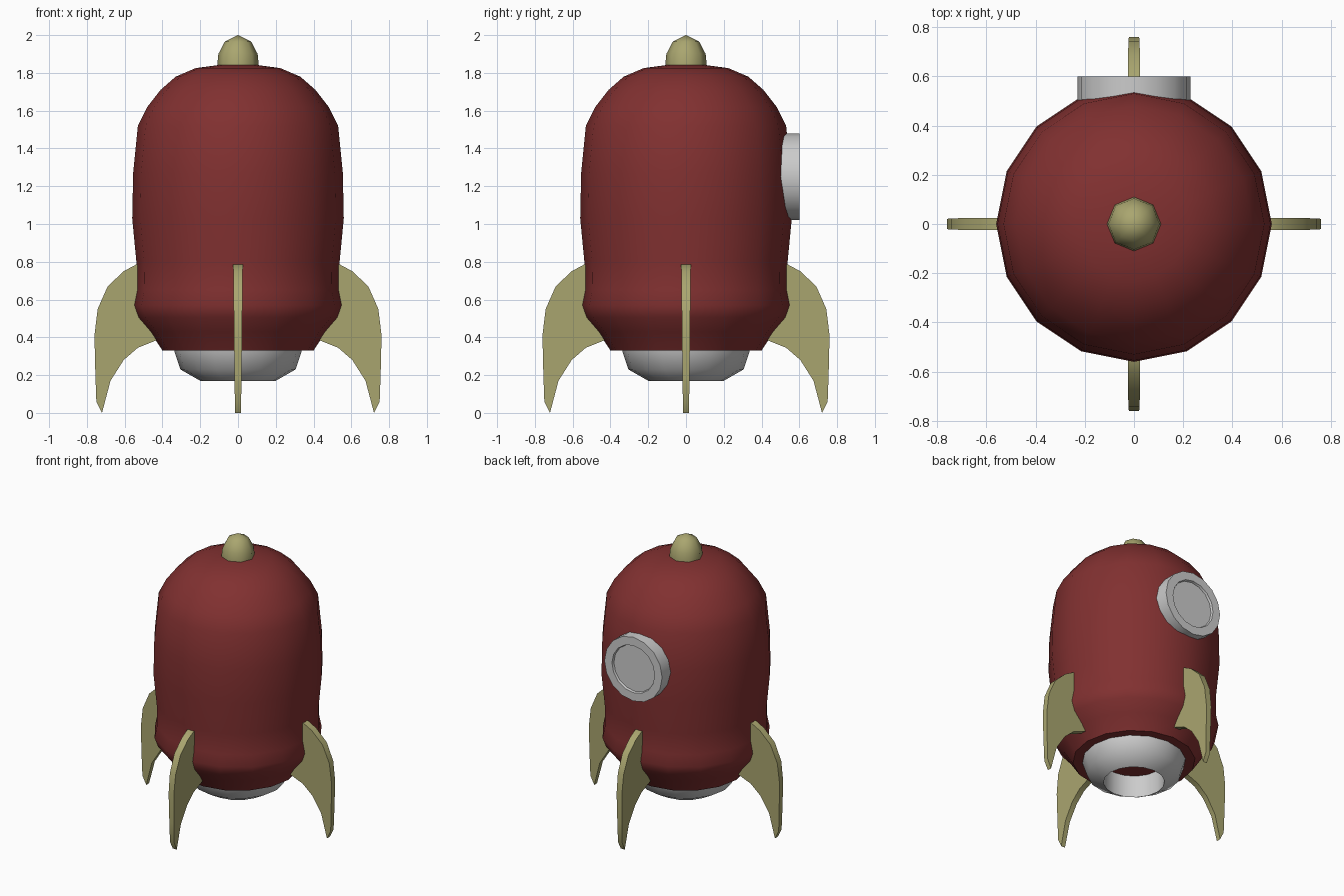
import bpy, bmesh
from math import sin, cos, pi, radians
from mathutils import Matrix

if "Cube" in bpy.data.objects:
    bpy.data.objects.remove(bpy.data.objects["Cube"])


def material(name, rgb):
    m = bpy.data.materials.new(name)
    m.diffuse_color = (*rgb, 1)
    m.use_nodes = True
    m.node_tree.nodes["Principled BSDF"].inputs["Base Color"].default_value = m.diffuse_color
    return m


red = material("hull red", (0.22, 0.03, 0.03))
olive = material("fin olive", (0.40, 0.38, 0.16))


def finish(name, bm, mat=None, angle=50):
    bmesh.ops.recalc_face_normals(bm, faces=bm.faces[:])
    me = bpy.data.meshes.new(name)
    bm.to_mesh(me)
    bm.free()
    ob = bpy.data.objects.new(name, me)
    bpy.context.collection.objects.link(ob)
    if mat:
        me.materials.append(mat)
    bpy.ops.object.select_all(action='DESELECT')
    ob.select_set(True)
    bpy.context.view_layer.objects.active = ob
    bpy.ops.object.shade_smooth_by_angle(angle=radians(angle))
    return ob


def lathe(name, profile, sides, mat=None, matrix=None):
    """Revolve (radius, z) points around z; radius 0 closes to a pole."""
    bm = bmesh.new()
    rings = []
    for r, z in profile:
        n = sides if r > 0 else 1
        rings.append([bm.verts.new((r * cos(2 * pi * i / sides), r * sin(2 * pi * i / sides), z))
                      for i in range(n)])
    for a, b in zip(rings, rings[1:]):
        for i in range(sides):
            j = (i + 1) % sides
            quad = [a[i % len(a)], a[j % len(a)], b[j % len(b)], b[i % len(b)]]
            bm.faces.new(list(dict.fromkeys(quad)))
    if matrix:
        bm.transform(matrix)
    return finish(name, bm, mat)


# Hull with flared skirt and domed top
lathe("hull", [(0, 0.33), (0.40, 0.33), (0.465, 0.43), (0.53, 0.505), (0.553, 0.57),
               (0.537, 0.65), (0.538, 0.80), (0.56, 1.03), (0.555, 1.27), (0.53, 1.52),
               (0.48, 1.62), (0.41, 1.71), (0.33, 1.78), (0.225, 1.825), (0.10, 1.842),
               (0, 1.845)], 16, red)

# Nose tip
lathe("nose_tip", [(0, 1.80), (0.11, 1.80), (0.11, 1.84), (0.104, 1.90), (0.07, 1.965),
                   (0, 2.0)], 8, olive)

# Hollow exhaust nozzle
lathe("nozzle", [(0.34, 0.34), (0.335, 0.32), (0.305, 0.23), (0.20, 0.17), (0.20, 0.34)], 16)

# Round window on the back: rim with recessed pane
lathe("window", [(0, 0.45), (0.23, 0.45), (0.23, 0.60), (0.17, 0.60), (0.165, 0.585),
                 (0, 0.585)], 16,
      matrix=Matrix.Translation((0, 0, 1.25)) @ Matrix.Rotation(-pi / 2, 4, 'X'))

# Four curved fins, thinner towards the foot
outline = [(0.48, 0.785), (0.54, 0.785), (0.605, 0.75), (0.69, 0.67), (0.743, 0.55),
           (0.76, 0.41), (0.755, 0.20), (0.75, 0.06), (0.72, 0.0), (0.675, 0.17),
           (0.605, 0.28), (0.53, 0.345), (0.43, 0.385), (0.39, 0.40), (0.48, 0.57)]
for k, side in enumerate(("right", "back", "left", "front")):
    bm = bmesh.new()
    loops = [[bm.verts.new((x, s * (0.016 + 0.012 * z), z)) for x, z in outline]
             for s in (-1, 1)]
    for loop in loops:
        bm.faces.new(loop)
    for i in range(len(outline)):
        j = (i + 1) % len(outline)
        bm.faces.new((loops[0][i], loops[0][j], loops[1][j], loops[1][i]))
    bm.transform(Matrix.Rotation(k * pi / 2, 4, 'Z'))
    finish(side + "_fin", bm, olive, 35)
